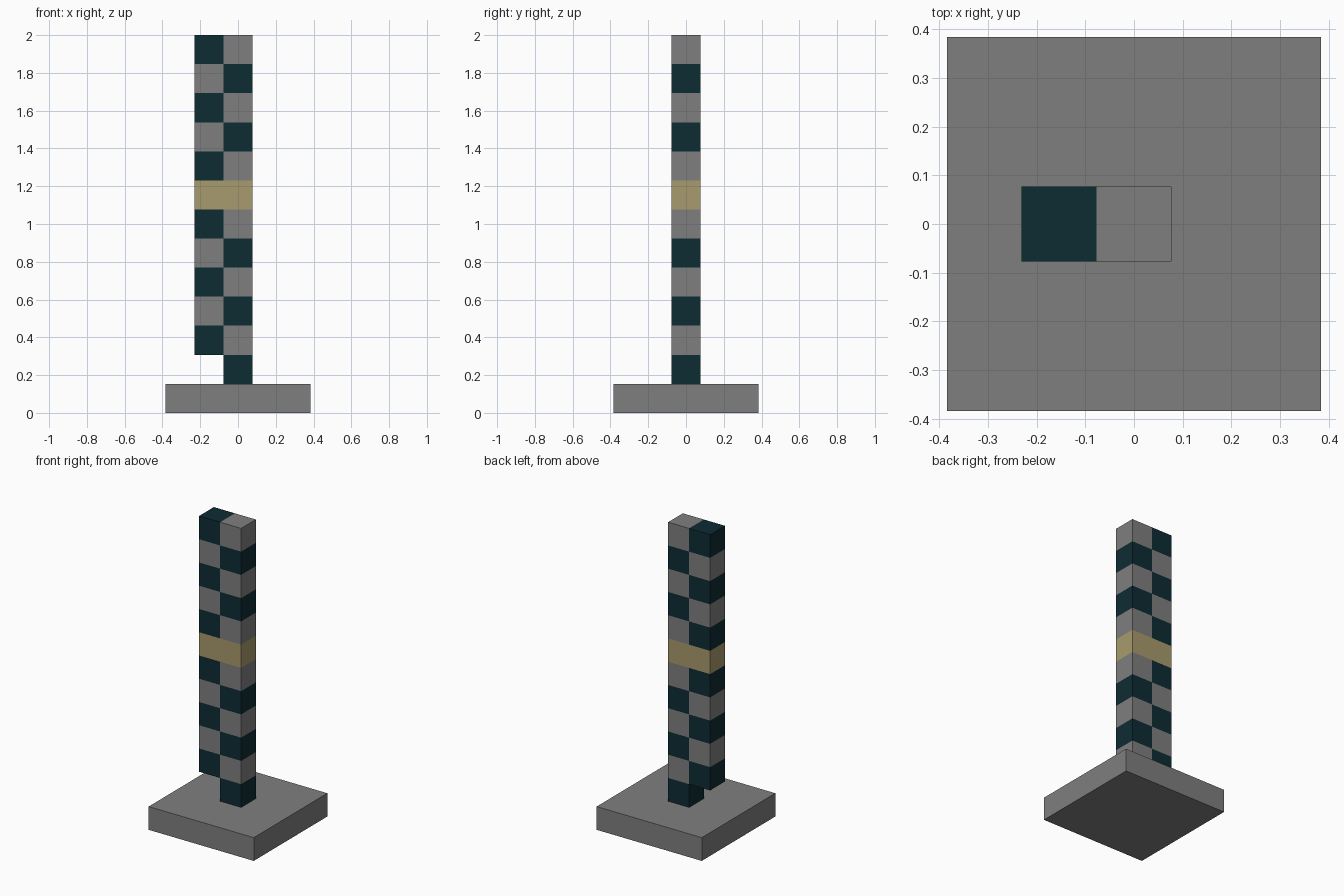
import bpy
import bmesh
from math import floor
from mathutils import Vector

cube = bpy.data.objects.get("Cube")
if cube:
    bpy.data.objects.remove(cube, do_unlink=True)

U = 2 / 13          # edge of one block
TOP = 13            # height in blocks
BAND = 7            # level of the gold band


def make_material(name, rgb):
    mat = bpy.data.materials.new(name)
    mat.use_nodes = True
    color = (*rgb, 1)
    mat.diffuse_color = color
    mat.node_tree.nodes["Principled BSDF"].inputs["Base Color"].default_value = color
    return mat


grey = make_material("stone grey", (0.212, 0.212, 0.212))
dark = make_material("dark teal", (0.004, 0.025, 0.033))
gold = make_material("pale gold", (0.392, 0.328, 0.156))


def add_object(name, bm, materials):
    bmesh.ops.recalc_face_normals(bm, faces=bm.faces)
    mesh = bpy.data.meshes.new(name)
    bm.to_mesh(mesh)
    bm.free()
    for mat in materials:
        mesh.materials.append(mat)
    obj = bpy.data.objects.new(name, mesh)
    bpy.context.collection.objects.link(obj)
    return obj


def cut(bm, point, normal):
    geom = bm.verts[:] + bm.edges[:] + bm.faces[:]
    bmesh.ops.bisect_plane(bm, geom=geom, plane_co=point, plane_no=normal)


# Square base slab
bm = bmesh.new()
bmesh.ops.create_cube(bm, size=1)
bmesh.ops.scale(bm, vec=(5 * U, 5 * U, U), verts=bm.verts)
bmesh.ops.translate(bm, vec=(0, 0, U / 2), verts=bm.verts)
add_object("base", bm, [grey])

# Two-block-wide post, its outer column starting one block higher
profile = [(-1.5, 2), (-0.5, 2), (-0.5, 1), (0.5, 1), (0.5, TOP), (-1.5, TOP)]
bm = bmesh.new()
outline = bm.faces.new([bm.verts.new((x * U, -U / 2, z * U)) for x, z in profile])
side = bmesh.ops.extrude_face_region(bm, geom=[outline])
new_verts = [v for v in side["geom"] if isinstance(v, bmesh.types.BMVert)]
bmesh.ops.translate(bm, vec=(0, U, 0), verts=new_verts)
bmesh.ops.recalc_face_normals(bm, faces=bm.faces)

# Slice the post into blocks
cut(bm, (-U / 2, 0, 0), (1, 0, 0))
for level in range(2, TOP):
    cut(bm, (0, 0, level * U), (0, 0, 1))

# Checker colours with one gold band
for face in bm.faces:
    inside = (face.calc_center_median() - face.normal * U * 0.25) / U
    level = floor(inside.z)
    column = 0 if inside.x > -0.5 else 1
    face.material_index = 2 if level == BAND else (level + column) % 2
add_object("checkered_post", bm, [grey, dark, gold])
